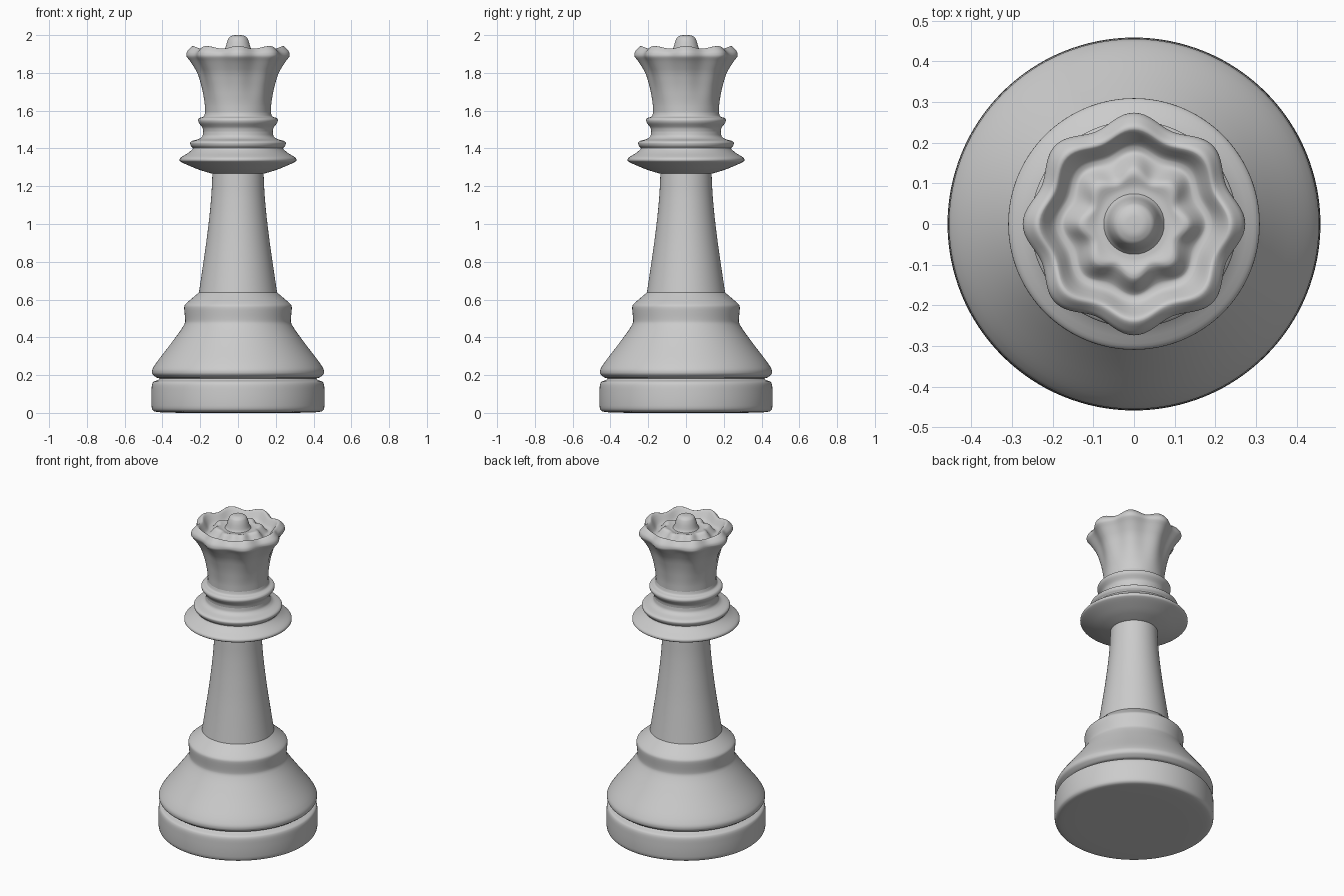
import bpy, bmesh, math

cube = bpy.data.objects.get("Cube")
if cube:
    bpy.data.objects.remove(cube, do_unlink=True)

SEGMENTS = 128
LOBES = 8

grey = bpy.data.materials.new("light_grey")
grey.use_nodes = True
colour = (0.6, 0.6, 0.6, 1)
grey.diffuse_color = colour
grey.node_tree.nodes["Principled BSDF"].inputs["Base Color"].default_value = colour


def rounded(points, passes=2):
    """Cut the corners of an open profile, keeping its two ends."""
    for _ in range(passes):
        out = [points[0]]
        for a, b in zip(points, points[1:]):
            out.append(tuple(0.8 * p + 0.2 * q for p, q in zip(a, b)))
            out.append(tuple(0.2 * p + 0.8 * q for p, q in zip(a, b)))
        points = out + [points[-1]]
    return points


def lathe(name, profile):
    """Spin (radius, height, radial wave, vertical wave) points about z."""
    profile = rounded([tuple(p) + (0,) * (4 - len(p)) for p in profile])
    bm = bmesh.new()
    rings = []
    for r, z, wave, lift in profile:
        if r < 1e-6:
            rings.append([bm.verts.new((0, 0, z))] * SEGMENTS)
            continue
        ring = []
        for i in range(SEGMENTS):
            a = math.tau * i / SEGMENTS
            c = math.cos(LOBES * a)
            rad = r + wave * c
            ring.append(bm.verts.new((rad * math.cos(a), rad * math.sin(a), z + lift * c)))
        rings.append(ring)
    for low, high in zip(rings, rings[1:]):
        for i in range(SEGMENTS):
            j = (i + 1) % SEGMENTS
            corners = list(dict.fromkeys((low[i], low[j], high[j], high[i])))
            bm.faces.new(corners)
    mesh = bpy.data.meshes.new(name)
    bm.to_mesh(mesh)
    bm.free()
    mesh.materials.append(grey)
    obj = bpy.data.objects.new(name, mesh)
    bpy.context.collection.objects.link(obj)
    bpy.ops.object.select_all(action="DESELECT")
    obj.select_set(True)
    bpy.context.view_layer.objects.active = obj
    bpy.ops.object.shade_smooth_by_angle(angle=math.radians(40))


# Round foot, down to the groove
lathe("foot", [(0, 0), (0.32, 0), (0.44, 0.004), (0.457, 0.02), (0.459, 0.08),
               (0.457, 0.145), (0.45, 0.165), (0.42, 0.175), (0.415, 0.183)])

# Sloping lower body and its shoulder
lathe("lower_body", [(0.415, 0.183), (0.43, 0.185), (0.455, 0.205), (0.455, 0.23),
                     (0.43, 0.27), (0.36, 0.36), (0.305, 0.435), (0.28, 0.475),
                     (0.28, 0.5), (0.286, 0.56), (0.28, 0.575), (0.225, 0.622), (0.205, 0.64)])

# Tapered stem
lathe("stem", [(0.207, 0.637), (0.19, 0.75), (0.168, 0.9), (0.15, 1.05),
               (0.14, 1.16), (0.135, 1.28)])

# Wide collar with a stepped top
lathe("collar", [(0.13, 1.265), (0.15, 1.27), (0.21, 1.288), (0.285, 1.32), (0.31, 1.333),
                 (0.308, 1.35), (0.265, 1.375), (0.235, 1.4), (0.25, 1.413),
                 (0.255, 1.43), (0.245, 1.44), (0.205, 1.45), (0.187, 1.465), (0.184, 1.49)])

# Neck ring
lathe("neck_ring", [(0.184, 1.49), (0.187, 1.51), (0.208, 1.535), (0.212, 1.55),
                    (0.205, 1.562), (0.18, 1.568), (0.174, 1.59)])

# Flared, scalloped crown with a hollow and an inner scalloped ring
lathe("crown", [(0.174, 1.59), (0.175, 1.64, 0.001), (0.186, 1.72, 0.004),
                (0.207, 1.8, 0.007), (0.24, 1.86, 0.011), (0.261, 1.888, 0.014),
                (0.257, 1.91, 0.014, 0.003), (0.232, 1.935, 0.012, 0.007),
                (0.219, 1.935, 0.011, 0.007), (0.188, 1.885, 0.009, 0.003),
                (0.168, 1.88, 0.009), (0.155, 1.89, 0.01), (0.128, 1.922, 0.01, 0.004),
                (0.112, 1.926, 0.008, 0.003), (0.09, 1.918, 0.002), (0.072, 1.918)])

# Domed finial
lathe("finial", [(0.075, 1.917), (0.067, 1.93), (0.058, 1.965), (0.048, 1.988),
                 (0.027, 1.999), (0, 2.0)])
